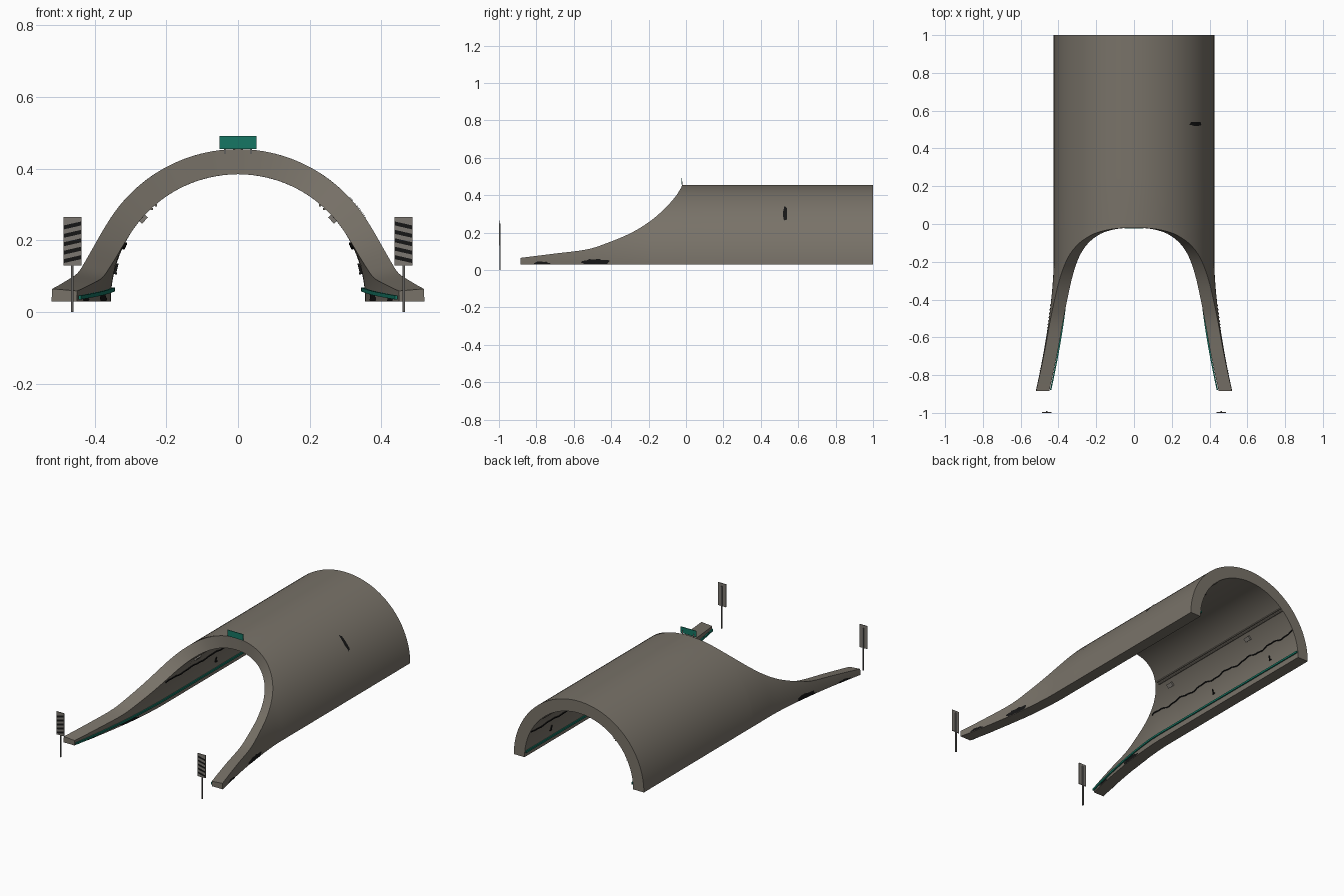
import bpy, bmesh, math, random
from mathutils import Vector, Matrix

if "Cube" in bpy.data.objects:
    bpy.data.objects.remove(bpy.data.objects["Cube"])
random.seed(3)

def mat(name, c):
    m = bpy.data.materials.new(name)
    m.diffuse_color = (*c, 1)
    m.use_nodes = True
    m.node_tree.nodes["Principled BSDF"].inputs["Base Color"].default_value = m.diffuse_color
    return m

CONCRETE = mat("concrete", (0.19, 0.17, 0.14))
GREEN = mat("green_paint", (0.008, 0.18, 0.125))
DARK = mat("dark_stain", (0.008, 0.008, 0.008))
GREY = mat("sign_grey", (0.2, 0.185, 0.165))
STEEL = mat("post_steel", (0.12, 0.115, 0.11))

RO, RI, Z0 = 0.425, 0.355, 0.03

def finish(name, bm, m, smooth=False, normals=True):
    if normals:
        bmesh.ops.recalc_face_normals(bm, faces=bm.faces)
    me = bpy.data.meshes.new(name)
    bm.to_mesh(me)
    bm.free()
    ob = bpy.data.objects.new(name, me)
    bpy.context.collection.objects.link(ob)
    me.materials.append(m)
    if smooth:
        bpy.ops.object.select_all(action='DESELECT')
        ob.select_set(True)
        bpy.context.view_layer.objects.active = ob
        bpy.ops.object.shade_smooth_by_angle(angle=math.radians(35))
    return ob

def box(name, size, loc, m, rot=0):
    bm = bmesh.new()
    bmesh.ops.create_cube(bm, size=1, matrix=Matrix.Translation(loc)
                          @ Matrix.Rotation(rot, 4, 'Y') @ Matrix.Diagonal((*size, 1)))
    return finish(name, bm, m)

def wall(r, y, a, s=1):
    """Point on the tunnel wall: radius, depth, angle from the ground, side."""
    flare = 0.095 * (max(0, -0.2 - y) / 0.685) ** 1.6
    return Vector((s * (r * math.cos(a) + flare), y, Z0 + r * math.sin(a)))

# side profile of the sloping wing walls (y, top z)
PROFILE = [(-.885, .065), (-.7, .088), (-.53, .11), (-.42, .145), (-.3, .195), (-.2, .255),
           (-.12, .322), (-.06, .388), (-.035, .425), (-.025, .443), (-.02, .455)]

def smooth_path(p, n):
    out = []
    q = [p[0]] + p + [p[-1]]
    for i in range(1, len(q) - 2):
        for k in range(n):
            t = k / n
            out.append(tuple(0.5 * (2 * b + (c - a) * t + (2 * a - 5 * b + 4 * c - d) * t * t
                                    + (3 * b - a - 3 * c + d) * t ** 3)
                             for a, b, c, d in zip(q[i - 1], q[i], q[i + 1], q[i + 2])))
    return out + [p[-1]]

# tunnel shell with flared wings
stations = [(y, math.asin(min(1, (z - Z0) / RO))) for y, z in smooth_path(PROFILE, 4)]
mouth = len(stations) - 1
stations += [(y, math.pi / 2) for y in (0.25, 0.5, 0.75, 1.0)]
N = 28
bm = bmesh.new()
for s in (-1, 1):
    rings = [[[bm.verts.new(wall(r, y, top * j / N, s)) for j in range(N + 1)] for r in (RO, RI)]
             for y, top in stations]
    for i in range(len(rings) - 1):
        (o0, i0), (o1, i1) = rings[i], rings[i + 1]
        for j in range(N):
            bm.faces.new((o0[j], o0[j + 1], o1[j + 1], o1[j]))
            bm.faces.new((i0[j], i1[j], i1[j + 1], i0[j + 1]))
        bm.faces.new((o0[0], o1[0], i1[0], i0[0]))
        if i < mouth:
            bm.faces.new((o0[N], i0[N], i1[N], o1[N]))
    for o, n in (rings[0], rings[-1]):
        for j in range(N):
            bm.faces.new((o[j], n[j], n[j + 1], o[j + 1]))
bmesh.ops.remove_doubles(bm, verts=bm.verts, dist=1e-5)
finish("tunnel_shell", bm, CONCRETE, True)

def strip(name, pts, w, h, m):
    """Rectangular bar following points along y."""
    bm = bmesh.new()
    rows = [[bm.verts.new(p + Vector((dx * w / 2, 0, dz * h / 2)))
             for dx, dz in ((-1, -1), (1, -1), (1, 1), (-1, 1))] for p in pts]
    for a, b in zip(rows, rows[1:]):
        for k in range(4):
            bm.faces.new((a[k], a[k - 1], b[k - 1], b[k]))
    bm.faces.new(rows[0])
    bm.faces.new(rows[-1])
    finish(name, bm, m)

def patch(name, r, y, a, dy, da, s, m=DARK):
    """Ragged thin stain lying on the wall."""
    bm = bmesh.new()
    c = bm.verts.new(wall(r, y, a, s))
    ring = []
    for k in range(18):
        t = 2 * math.pi * k / 18
        f = random.uniform(0.7, 1.05)
        ring.append(bm.verts.new(wall(r, y + dy * f * math.cos(t),
                                      max(0.002, a + da * f * math.sin(t)), s)))
    out = 1 if r > 0.4 else -1
    for k in range(18):
        f = bm.faces.new((c, ring[k - 1], ring[k]))
        f.normal_update()
        if f.normal.x * s * out < 0:
            f.normal_flip()
    finish(name, bm, m, normals=False)

rad = math.radians
for s, side in ((-1, "left"), (1, "right")):
    # green guide rail at the foot of the wall
    ys = [-0.88 + 1.88 * k / 40 for k in range(41)]
    strip(side + "_guide_rail",
          [wall(RI - 0.007, y, rad(1.8 + 3.6 * min(1, (y + .88) / .6)), s) for y in ys],
          0.007, 0.011, GREEN)
    # sagging cable and conduits
    strip(side + "_cable",
          [wall(RI - 0.003, -.22 + 1.22 * k / 60,
                rad(26 + 0.9 * math.sin(k * 0.65) + 0.4 * math.sin(k * 1.7)), s)
           for k in range(61)], 0.005, 0.006, DARK)
    for n, ang in enumerate((47, 49.5)):
        strip(f"{side}_conduit_{n}", [wall(RI - 0.002, y, rad(ang), s) for y in (-.07, 1)],
              0.006, 0.006, CONCRETE)
    # wall lamps and small hooks
    for n, y in enumerate((0.0, 0.67)):
        box(f"{side}_wall_lamp_{n}", (0.014, 0.04, 0.024), wall(RI - 0.004, y, rad(41), s),
            GREY, -s * rad(41))
    for n, y in enumerate((0.28, 0.77)):
        p = wall(RI - 0.003, y, rad(15), s)
        box(f"{side}_hook_{n}", (0.006, 0.005, 0.03), p, DARK, -s * rad(15))
        box(f"{side}_hook_foot_{n}", (0.006, 0.014, 0.005), p + Vector((0, 0.005, -.013)), DARK)
    # dark stains
    for r, place in ((RO + 0.002, "outer"), (RI - 0.002, "inner")):
        patch(f"{side}_{place}_stain_large", r, -0.48, 0.025, 0.08, 0.05, s)
        patch(f"{side}_{place}_stain_small", r, -0.77, 0.012, 0.05, 0.025, s)
    # roadside hazard marker
    x = s * 0.462
    box(side + "_marker_post", (0.007, 0.007, 0.25), (x, -0.994, 0.125), STEEL)
    box(side + "_marker_board", (0.05, 0.004, 0.135), (x, -0.998, 0.198), GREY)
    bm = bmesh.new()
    for k in range(5):
        z = 0.137 + k * 0.0235
        e = 0.011
        pts = [(-.024, z), (.024, z + e), (.024, z + 2 * e), (-.024, z + e)]
        bm.faces.new([bm.verts.new((x - s * u, -1.0008, v)) for u, v in pts])
    for f in bm.faces:
        f.normal_update()
        if f.normal.y > 0:
            f.normal_flip()
    finish(side + "_marker_stripes", bm, DARK, normals=False)
    # portal sign legs
    box(side + "_portal_sign_leg", (0.005, 0.004, 0.03), (s * 0.036, -0.02, 0.457), STEEL)

patch("roof_stain", RO + 0.002, 0.53, rad(40), 0.013, rad(8), 1)
# green sign above the portal
box("portal_sign", (0.102, 0.004, 0.036), (0, -0.025, 0.474), GREEN)
